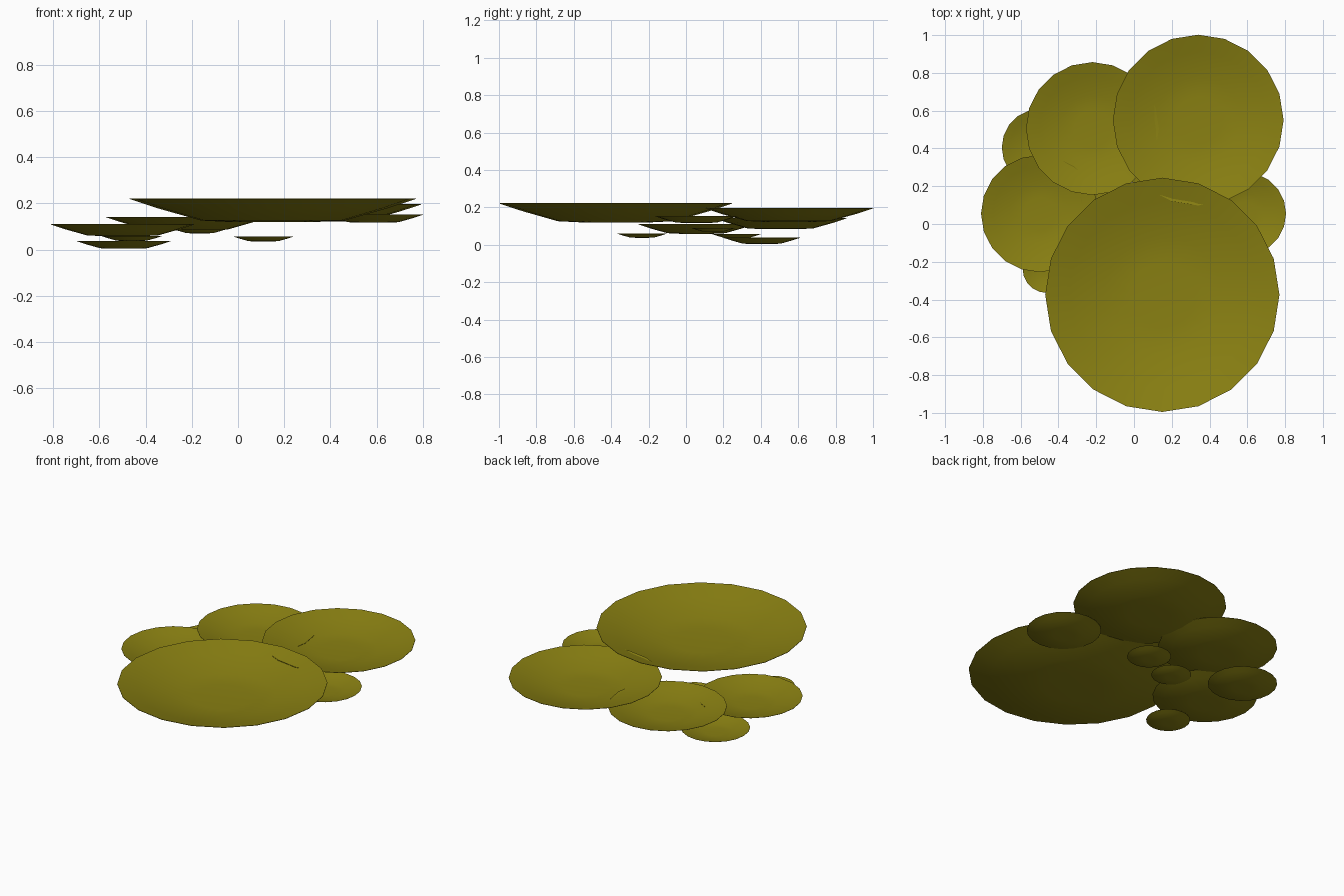
import bpy, bmesh
from math import cos, sin, pi

if "Cube" in bpy.data.objects:
    bpy.data.objects.remove(bpy.data.objects["Cube"])

SIDES = 20
# Saucer section for unit radius: outer underside up to the rim, then the hollow top
OUTER = [(0.28, -0.166), (0.5, -0.155), (0.8, -0.07), (1.0, -0.004)]
INNER = [(1.0, 0.0), (0.8, -0.056), (0.5, -0.135), (0.28, -0.148)]

mat = bpy.data.materials.new("olive_green")
mat.diffuse_color = (0.25, 0.215, 0.006, 1)
mat.use_nodes = True
mat.node_tree.nodes["Principled BSDF"].inputs["Base Color"].default_value = mat.diffuse_color


def make_pad(name, x, y, rim_z, radius):
    """Shallow round saucer, hollow on top, with a thin rim."""
    bm = bmesh.new()
    rings = []
    for r, z in OUTER + INNER:
        rings.append([bm.verts.new((radius * r * cos(2 * pi * i / SIDES),
                                    radius * r * sin(2 * pi * i / SIDES),
                                    radius * z)) for i in range(SIDES)])
    for a, b in zip(rings, rings[1:]):
        for i in range(SIDES):
            j = (i + 1) % SIDES
            bm.faces.new((a[i], a[j], b[j], b[i]))
    bm.faces.new(rings[0][::-1])
    bm.faces.new(rings[-1])
    bmesh.ops.recalc_face_normals(bm, faces=bm.faces)
    mesh = bpy.data.meshes.new(name)
    bm.to_mesh(mesh)
    bm.free()
    mesh.materials.append(mat)
    ob = bpy.data.objects.new(name, mesh)
    ob.location = (x, y, rim_z)
    bpy.context.collection.objects.link(ob)
    bpy.ops.object.select_all(action='DESELECT')
    ob.select_set(True)
    bpy.context.view_layer.objects.active = ob
    bpy.ops.object.shade_smooth_by_angle(angle=pi / 6)


# Overlapping pads: name, centre x, centre y, rim height, radius
for pad in [
    ("large_front_pad", 0.15, -0.375, 0.222, 0.62),
    ("back_right_pad", 0.34, 0.55, 0.197, 0.452),
    ("back_left_pad", -0.22, 0.505, 0.142, 0.352),
    ("left_pad", -0.50, 0.055, 0.11, 0.31),
    ("right_pad", 0.585, 0.055, 0.153, 0.22),
    ("far_left_pad", -0.495, 0.405, 0.038, 0.205),
    ("small_left_pad", -0.46, -0.235, 0.059, 0.13),
    ("small_middle_pad", 0.11, 0.27, 0.057, 0.13),
    ("small_inner_pad", -0.165, 0.145, 0.09, 0.118),
]:
    make_pad(*pad)
